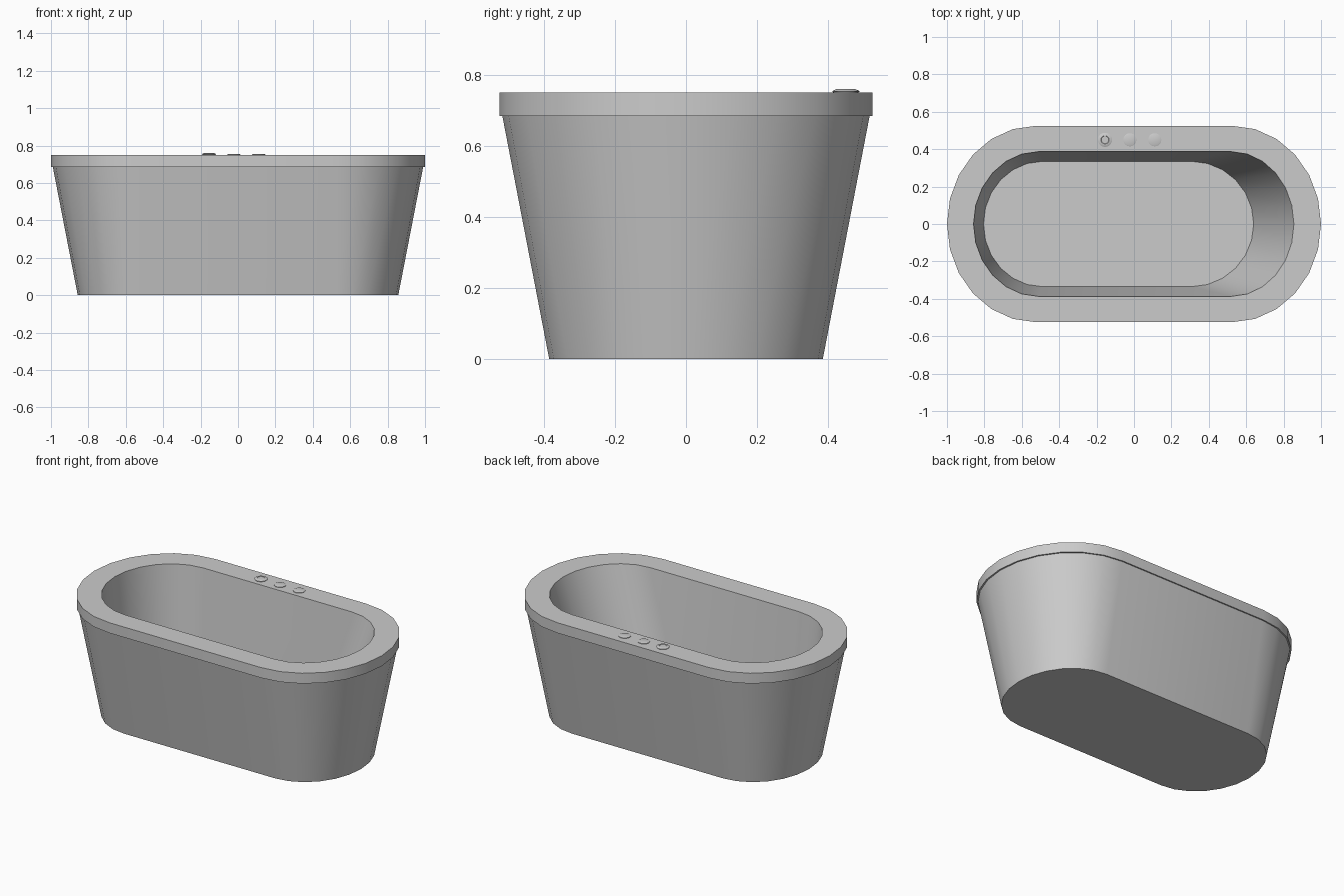
import bpy, bmesh, math

cube = bpy.data.objects.get("Cube")
if cube:
    bpy.data.objects.remove(cube, do_unlink=True)

enamel = bpy.data.materials.new("grey enamel")
enamel.use_nodes = True
GREY = (0.6, 0.6, 0.6, 1.0)
enamel.diffuse_color = GREY
enamel.node_tree.nodes["Principled BSDF"].inputs["Base Color"].default_value = GREY


def oval(left, right, left_mid, right_mid, half_width, z, steps=12):
    """Rounded outline: two half ellipses joined by straight sides."""
    pts = []
    for mid, end, start in ((right_mid, right, -90), (left_mid, left, 90)):
        for i in range(steps + 1):
            a = math.radians(start + 180 * i / steps)
            pts.append((mid + abs(end - mid) * math.cos(a), half_width * math.sin(a), z))
    return pts


def circle(x, y, r, z, n=24):
    return [(x + r * math.cos(2 * math.pi * i / n),
             y + r * math.sin(2 * math.pi * i / n), z) for i in range(n)]


def loft(name, rings, cap_start=False, cap_end=True, angle=30):
    """Skin a stack of matching rings, with optional end caps."""
    bm = bmesh.new()
    loops = [[bm.verts.new(p) for p in ring] for ring in rings]
    n = len(loops[0])
    for a, b in zip(loops, loops[1:]):
        for i in range(n):
            j = (i + 1) % n
            bm.faces.new((a[i], a[j], b[j], b[i]))
    if cap_start:
        bm.faces.new(loops[0][::-1])
    if cap_end:
        bm.faces.new(loops[-1])
    mesh = bpy.data.meshes.new(name)
    bm.to_mesh(mesh)
    bm.free()
    mesh.materials.append(enamel)
    obj = bpy.data.objects.new(name, mesh)
    bpy.context.collection.objects.link(obj)
    bpy.ops.object.select_all(action='DESELECT')
    obj.select_set(True)
    bpy.context.view_layer.objects.active = obj
    bpy.ops.object.shade_smooth_by_angle(angle=math.radians(angle))
    return obj


RIM_Z, LIP_Z, FLOOR_Z = 0.75, 0.685, 0.10

# Tapered outer shell, closed at the base
loft("outer_shell", [
    oval(-0.857, 0.857, -0.525, 0.525, 0.385, 0.0),
    oval(-0.99, 0.99, -0.525, 0.525, 0.517, LIP_Z),
], cap_start=True, cap_end=False)

# Overhanging rim running over into the basin, with a sloped backrest on +x
loft("rim_and_basin", [
    oval(-0.99, 0.99, -0.525, 0.525, 0.517, LIP_Z),
    oval(-1.0, 1.0, -0.525, 0.525, 0.525, LIP_Z),
    oval(-1.0, 1.0, -0.525, 0.525, 0.525, RIM_Z),
    oval(-0.858, 0.855, -0.51, 0.52, 0.387, RIM_Z),
    oval(-0.805, 0.64, -0.49, 0.307, 0.335, FLOOR_Z),
])

# Drain plate on the basin floor
loft("drain", [
    circle(-0.685, 0, 0.035, FLOOR_Z),
    circle(-0.685, 0, 0.035, FLOOR_Z + 0.003),
])

# Control dial with a raised centre
DECK_Y = 0.45
loft("control_dial", [circle(-0.155, DECK_Y, r, RIM_Z + h) for r, h in
                      ((0.034, 0.0), (0.038, 0.003), (0.038, 0.005),
                       (0.027, 0.010), (0.022, 0.010), (0.020, 0.008))])

# Two low push buttons
for name, x in (("middle_button", -0.022), ("left_button", 0.111)):
    loft(name, [circle(x, DECK_Y, r, RIM_Z + h) for r, h in
                ((0.035, 0.0), (0.035, 0.003), (0.030, 0.005))])
